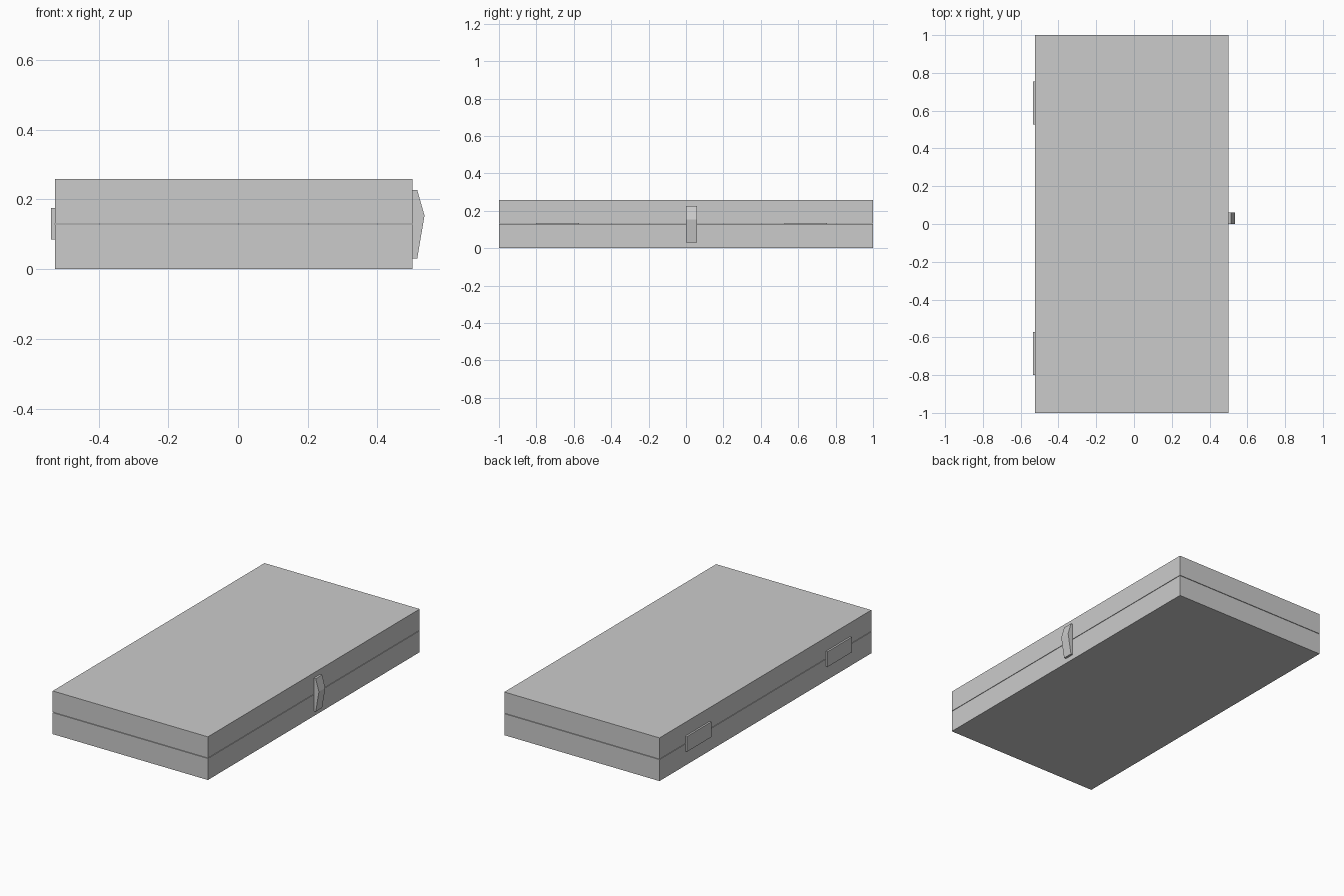
import bpy
import bmesh

if "Cube" in bpy.data.objects:
    bpy.data.objects.remove(bpy.data.objects["Cube"])


def box(name, lo, hi):
    """Axis-aligned box between two corners."""
    prism(name, [(lo[0], lo[2]), (hi[0], lo[2]), (hi[0], hi[2]), (lo[0], hi[2])], lo[1], hi[1])


def prism(name, profile, y0, y1):
    """Extrude an x/z profile along y."""
    bm = bmesh.new()
    face = bm.faces.new([bm.verts.new((x, y0, z)) for x, z in profile])
    geo = bmesh.ops.extrude_face_region(bm, geom=[face])["geom"]
    moved = [v for v in geo if isinstance(v, bmesh.types.BMVert)]
    bmesh.ops.translate(bm, verts=moved, vec=(0, y1 - y0, 0))
    bmesh.ops.recalc_face_normals(bm, faces=bm.faces)
    mesh = bpy.data.meshes.new(name)
    bm.to_mesh(mesh)
    bm.free()
    bpy.context.collection.objects.link(bpy.data.objects.new(name, mesh))


LEFT, RIGHT, TOP = -0.525, 0.501, 0.258
SEAM, GAP = 0.13, 0.003

# Two halves of the case, with a thin seam between them
box("case_bottom", (LEFT, -1, 0), (RIGHT, 1, SEAM - GAP / 2))
box("case_lid", (LEFT, -1, SEAM + GAP / 2), (RIGHT, 1, TOP))

# Hinge plates across the seam on the left side
for name, y in (("hinge_front", -0.8), ("hinge_back", 0.527)):
    box(name, (-0.536, y, 0.085), (LEFT, y + 0.228, 0.176))

# Angled latch on the right side
prism("latch", [(RIGHT, 0.03), (0.514, 0.03), (0.535, 0.154),
                (0.514, 0.227), (RIGHT, 0.227)], 0.0, 0.06)
